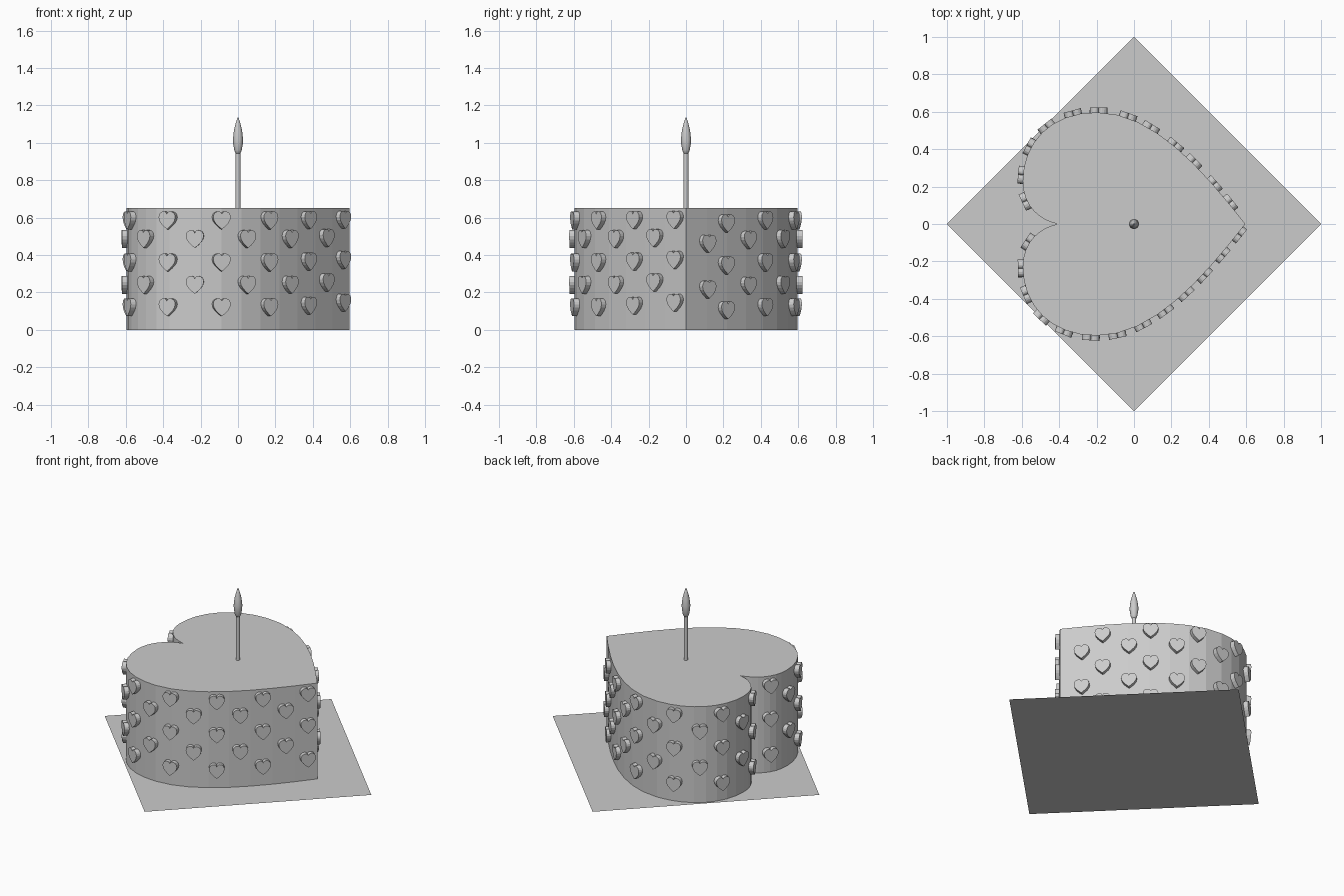
import bpy, bmesh, math
from mathutils import Vector, Matrix
from mathutils.geometry import interpolate_bezier

if "Cube" in bpy.data.objects:
    bpy.data.objects.remove(bpy.data.objects["Cube"])

# Half heart: tip on +x, round lobe, notch on -x
HALF = [((0.595, 0), (0.36, 0.30), (0.10, 0.597), (-0.20, 0.597)),
        ((-0.20, 0.597), (-0.45, 0.597), (-0.595, 0.43), (-0.595, 0.23)),
        ((-0.595, 0.23), (-0.595, 0.09), (-0.50, 0.02), (-0.41, 0))]


def half_heart(steps):
    pts = []
    for seg in HALF:
        p = interpolate_bezier(*[Vector((x, y, 0)) for x, y in seg], steps + 1)
        pts += p if not pts else p[1:]
    return pts


def full_heart(steps):
    h = half_heart(steps)
    return h + [Vector((p.x, -p.y, 0)) for p in reversed(h[1:-1])]


def add_object(name, bm):
    bmesh.ops.recalc_face_normals(bm, faces=bm.faces)
    me = bpy.data.meshes.new(name)
    bm.to_mesh(me)
    bm.free()
    ob = bpy.data.objects.new(name, me)
    bpy.context.collection.objects.link(ob)
    return ob


def extrude_outline(bm, pts, vec, matrix=Matrix()):
    lo = [bm.verts.new(matrix @ p) for p in pts]
    hi = [bm.verts.new(matrix @ (p + vec)) for p in pts]
    bm.faces.new(lo)
    bm.faces.new(hi)
    n = len(pts)
    for i in range(n):
        j = (i + 1) % n
        bm.faces.new((lo[i], lo[j], hi[j], hi[i]))


def lathe(name, profile, sides):
    bm = bmesh.new()
    vs = [bm.verts.new((r, 0, z)) for r, z in profile]
    es = [bm.edges.new(e) for e in zip(vs, vs[1:])]
    bmesh.ops.spin(bm, geom=vs + es, cent=(0, 0, 0), axis=(0, 0, 1),
                   angle=2 * math.pi, steps=sides)
    bmesh.ops.remove_doubles(bm, verts=bm.verts, dist=1e-4)
    ob = add_object(name, bm)
    for p in ob.data.polygons:
        p.use_smooth = True
    return ob


# Square board turned to a diamond
bm = bmesh.new()
bm.faces.new([bm.verts.new(c) for c in ((1, 0, 0), (0, 1, 0), (-1, 0, 0), (0, -1, 0))])
add_object("cake_board", bm)

# Heart shaped cake
bm = bmesh.new()
extrude_outline(bm, full_heart(8), Vector((0, 0, 0.65)))
add_object("cake", bm)

# Candle and flame
candle = lathe("candle", [(0, 0.64), (0.013, 0.64), (0.013, 0.945), (0, 0.945)], 16)
candle.data.set_sharp_from_angle(angle=math.radians(40))
lathe("flame", [(0, 0.935), (0.011, 0.939), (0.02, 0.96), (0.026, 0.995), (0.027, 1.02),
                (0.022, 1.065), (0.012, 1.105), (0.004, 1.13), (0, 1.136)], 16)

# Small hearts in staggered rows around the side
path = half_heart(40)


def place(s):
    for a, b in zip(path, path[1:]):
        d = (b - a).length
        if s <= d:
            return a.lerp(b, s / d), (b - a).normalized()
        s -= d


small = [p * 0.08 for p in full_heart(4)]
bm = bmesh.new()
ROWS_A, ROWS_B = (0.12, 0.36, 0.585), (0.24, 0.485)
LAYOUT = [(-1, ROWS_A, 0.065, 0.284, 7), (-1, ROWS_B, 0.205, 0.284, 6),
          (1, ROWS_A, 0.27, 0.294, 6), (1, ROWS_B, 0.14, 0.292, 6)]
for side, rows, start, step, count in LAYOUT:
    for k in range(count):
        s = start + k * step
        pos, tan = place(s)
        pos = Vector((pos.x, side * pos.y, 0))
        tan = Vector((tan.x, side * tan.y, 0))
        out = Vector((tan.y, -tan.x, 0)) * side
        for z in rows:
            lift = -side * max(0, 0.035 - 0.07 * s) * (1 - z / 0.65 if side < 0 else 1)
            down, across = Vector((0, 0, -1)), out.cross(Vector((0, 0, -1)))
            m = Matrix((down, across, out)).transposed().to_4x4()
            m.translation = pos - out * 0.008 + Vector((0, 0, z + lift))
            extrude_outline(bm, small, Vector((0, 0, 0.034)), m)
add_object("heart_sprinkles", bm)
